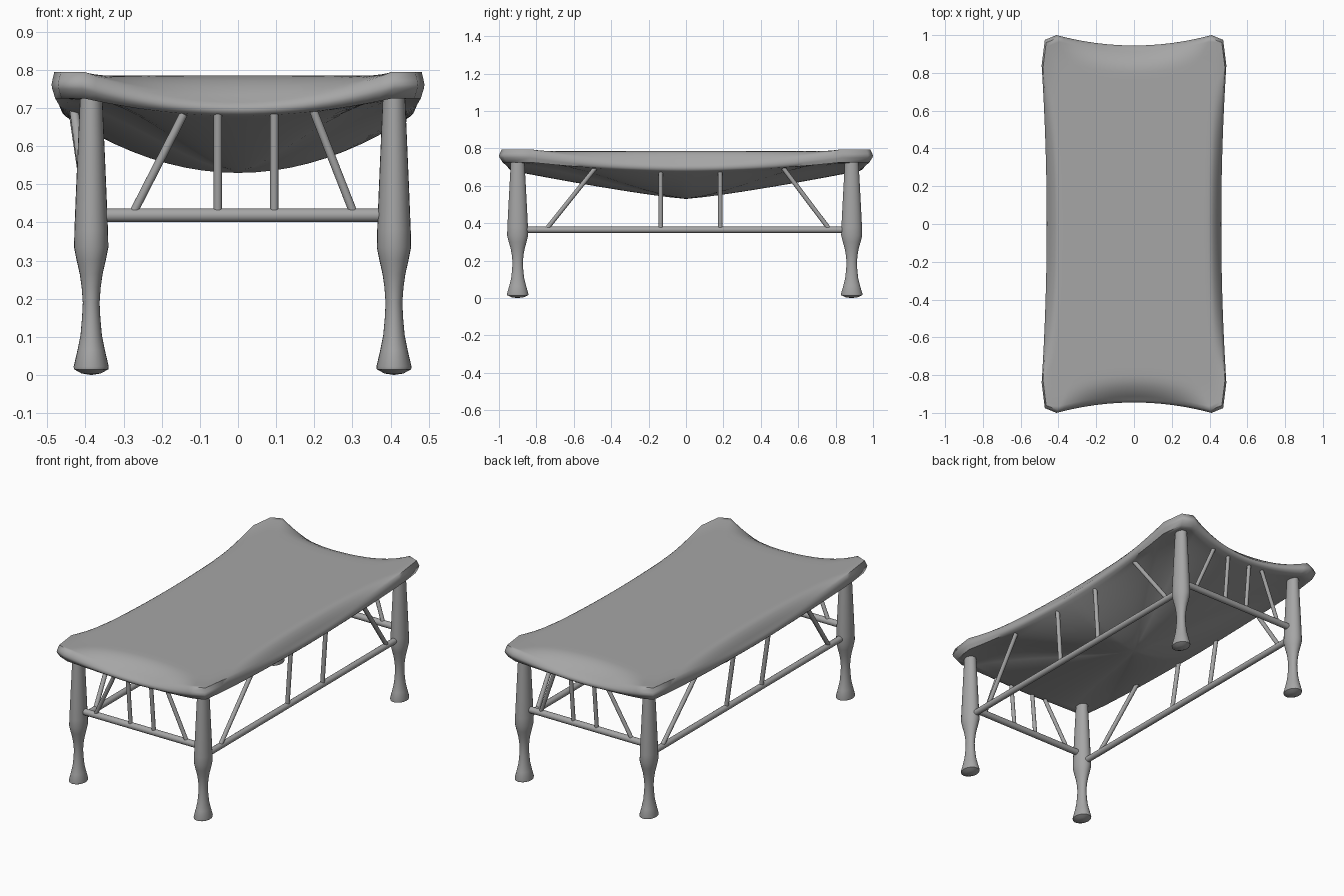
import bpy, bmesh, math
from mathutils import Vector

if "Cube" in bpy.data.objects:
    bpy.data.objects.remove(bpy.data.objects["Cube"], do_unlink=True)

grey = bpy.data.materials.new("plain grey")
grey.use_nodes = True
grey.diffuse_color = (0.38, 0.38, 0.38, 1)
grey.node_tree.nodes["Principled BSDF"].inputs["Base Color"].default_value = grey.diffuse_color


def finish(name, bm, angle=40):
    bmesh.ops.recalc_face_normals(bm, faces=bm.faces)
    mesh = bpy.data.meshes.new(name)
    bm.to_mesh(mesh)
    bm.free()
    mesh.materials.append(grey)
    obj = bpy.data.objects.new(name, mesh)
    bpy.context.collection.objects.link(obj)
    bpy.ops.object.select_all(action="DESELECT")
    obj.select_set(True)
    bpy.context.view_layer.objects.active = obj
    bpy.ops.object.shade_smooth_by_angle(angle=math.radians(angle))
    return obj


def skin(bm, rings):
    """Bridge successive closed rings of vertices."""
    for a, b in zip(rings, rings[1:]):
        n = len(a)
        for i in range(n):
            j = (i + 1) % n
            bm.faces.new((a[i], a[j], b[j], b[i]))


def cap(bm, ring, centre):
    c = bm.verts.new(centre)
    for i in range(len(ring)):
        bm.faces.new((ring[i], ring[(i + 1) % len(ring)], c))


# Table top: outline with hollow edges and clipped corners, rim drooping mid-edge
PLATEAU, LOWEST = 0.785, 0.53


def outline():
    half = []
    for i in range(25):
        s = -1 + i / 12
        half.append((0.41 * s, 0.945 + 0.055 * s * s, s * s))
    half.append((0.472, 0.975, 1))
    for i in range(33):
        s = 1 - i / 16
        half.append((0.462 + 0.027 * s * s, 0.84 * s, s * s))
    half.append((0.472, -0.975, 1))
    return half + [(-x, -y, s) for x, y, s in half]


def top_z(t, s):
    edge = 0.715 + 0.08 * s
    k = max(0, (t - 0.85) / 0.135)
    return PLATEAU + (edge - PLATEAU) * min(1, k * k)


def under_z(x, y, s):
    edge = 0.68 + 0.045 * s
    u = min(1, abs(x) / 0.455) ** 2
    v = min(1, abs(y) / 0.93) ** 1.2
    return LOWEST + (edge - LOWEST) * (1 - (1 - u) * (1 - v))


def table_top():
    bm = bmesh.new()
    pts = outline()
    rings = []
    for t in (0.4, 0.8, 0.85, 0.88, 0.91, 0.94, 0.965, 0.985):
        rings.append([bm.verts.new((x * t, y * t, top_z(t, s))) for x, y, s in pts])
    for t, h in ((0.996, 0.011), (1, 0), (0.996, -0.011)):
        rings.append([bm.verts.new((x * t, y * t, 0.697 + 0.064 * s + h)) for x, y, s in pts])
    for t in (0.98, 0.94, 0.88, 0.8, 0.7, 0.6, 0.5, 0.4, 0.3, 0.2, 0.1):
        rings.append([bm.verts.new((x * t, y * t, under_z(x * t, y * t, s))) for x, y, s in pts])
    skin(bm, rings)
    cap(bm, rings[0], (0, 0, PLATEAU))
    cap(bm, rings[-1], (0, 0, LOWEST))
    return finish("table_top", bm, 60)


# Turned leg: lathe profile of (radius, height), slightly oval
LEG = [(0.025, 0.004), (0.045, 0.015), (0.046, 0.022), (0.036, 0.065), (0.028, 0.105),
       (0.024, 0.15), (0.022, 0.19), (0.025, 0.23), (0.030, 0.265), (0.038, 0.30),
       (0.045, 0.335), (0.044, 0.38), (0.040, 0.48), (0.034, 0.62), (0.029, 0.735)]
OVAL = 1.25
MID_X, MID_Y, LEG_X, LEG_Y = 0.012, -0.007, 0.397, 0.893


def leg(name, cx, cy):
    bm = bmesh.new()
    n = 24
    rings = []
    for r, z in LEG:
        angles = [2 * math.pi * i / n for i in range(n)]
        rings.append([bm.verts.new((cx + r * math.cos(a), cy + OVAL * r * math.sin(a), z))
                      for a in angles])
    skin(bm, rings)
    cap(bm, rings[0], (cx, cy, 0))
    cap(bm, rings[-1], (cx, cy, LEG[-1][1]))
    return finish(name, bm, 50)


# Round rod between two points
def rod(name, start, end, radius):
    a, b = Vector(start), Vector(end)
    bm = bmesh.new()
    bmesh.ops.create_cone(bm, cap_ends=True, segments=16, radius1=radius, radius2=radius,
                          depth=(b - a).length)
    turn = (b - a).to_track_quat("Z", "Y").to_matrix()
    bmesh.ops.rotate(bm, verts=bm.verts, cent=(0, 0, 0), matrix=turn)
    bmesh.ops.translate(bm, verts=bm.verts, vec=(a + b) / 2)
    return finish(name, bm)


table_top()
for sx, side in ((1, "left"), (-1, "right")):
    for sy, end in ((-1, "front"), (1, "back")):
        leg(f"{end}_{side}_leg", MID_X + sx * LEG_X, MID_Y + sy * LEG_Y)

# Short rails and their spindles: (foot x, head x, head z)
END_SPINDLES = [(-0.275, -0.142, 0.685), (-0.053, -0.053, 0.685),
                (0.095, 0.095, 0.685), (0.303, 0.197, 0.695)]
for sy, end in ((-1, "front"), (1, "back")):
    y = MID_Y + sy * LEG_Y
    rod(f"{end}_rail", (MID_X - LEG_X, y, 0.419), (MID_X + LEG_X, y, 0.419), 0.018)
    for i, (foot, head, z) in enumerate(END_SPINDLES):
        rod(f"{end}_spindle_{i + 1}", (foot, y, 0.425), (head, y + sy * 0.025, z), 0.011)

# Long rails and their spindles: (foot y, head y, head z)
SIDE_SPINDLES = [(-0.745, -0.485, 0.695), (-0.135, -0.135, 0.675),
                 (0.183, 0.183, 0.675), (0.765, 0.52, 0.695)]
for sx, side in ((1, "left"), (-1, "right")):
    x = MID_X + sx * LEG_X
    rod(f"{side}_rail", (x, MID_Y - LEG_Y, 0.365), (x, MID_Y + LEG_Y, 0.365), 0.017)
    for i, (foot, head, z) in enumerate(SIDE_SPINDLES):
        rod(f"{side}_spindle_{i + 1}", (x, foot, 0.37), (sx * 0.43, head, z), 0.012)
